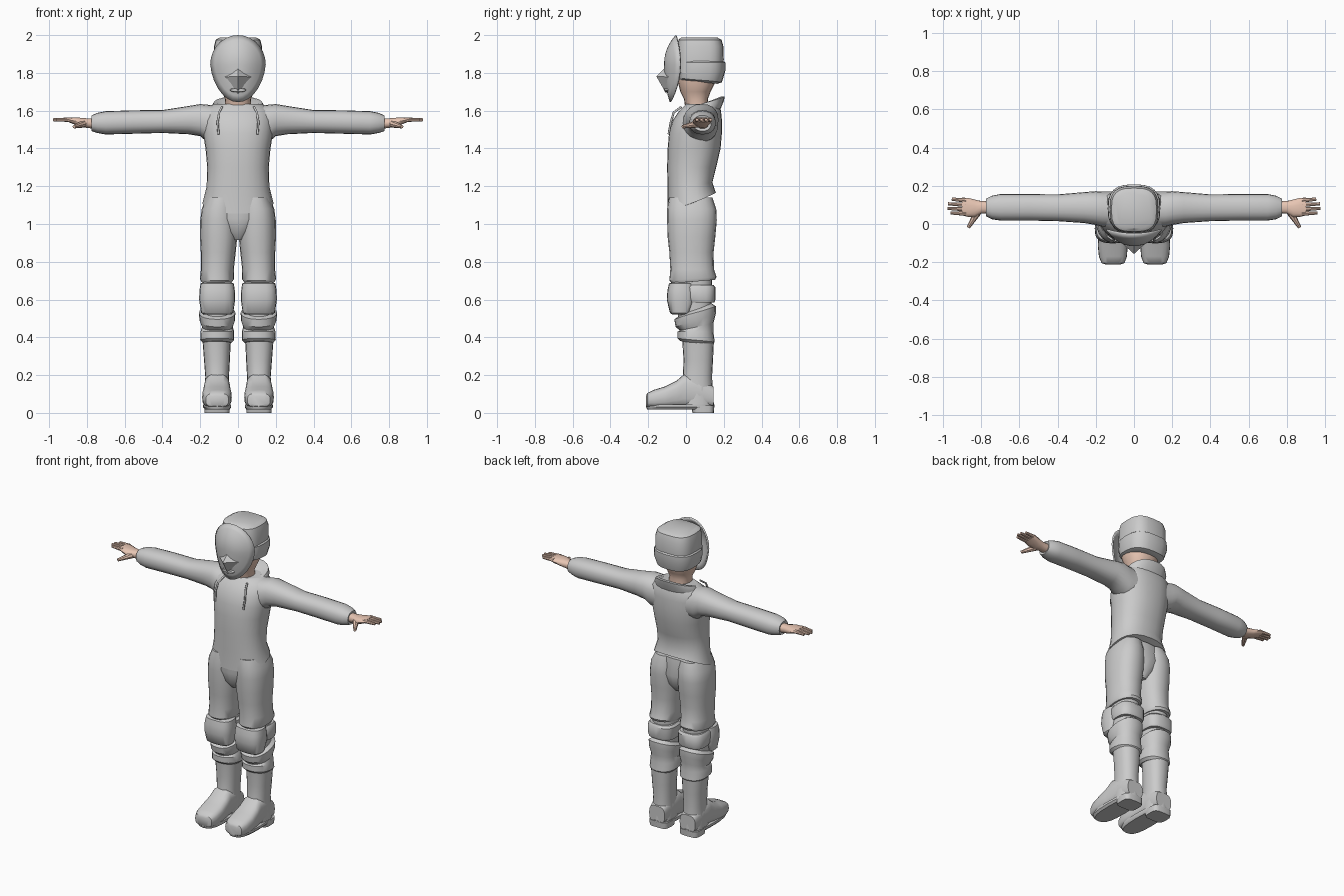
import bpy, bmesh, math
from mathutils import Vector


def material(name, rgb):
    m = bpy.data.materials.new(name)
    m.diffuse_color = (*rgb, 1)
    return m


GREY = material("cloth grey", (0.6, 0.6, 0.6))
SKIN = material("skin", (0.8, 0.56, 0.45))


def finish(name, bm, mat, mirror=False, angle=40):
    bmesh.ops.recalc_face_normals(bm, faces=bm.faces)
    me = bpy.data.meshes.new(name)
    bm.to_mesh(me)
    bm.free()
    me.materials.append(mat)
    ob = bpy.data.objects.new(name, me)
    bpy.context.collection.objects.link(ob)
    bpy.ops.object.select_all(action='DESELECT')
    ob.select_set(True)
    bpy.context.view_layer.objects.active = ob
    bpy.ops.object.shade_smooth_by_angle(angle=math.radians(angle))
    if mirror:
        ob.modifiers.new("mirror", 'MIRROR')
    return ob


def loft(name, rings, mat=GREY, axis='z', p=2.3, n=20, mirror=False, angle=40):
    """Skin superellipse rings: (position, low a, high a, low b, high b, tilt)."""
    bm = bmesh.new()
    loops = []
    for t, a0, a1, b0, b1, *tilt in rings:
        loop = []
        for i in range(n):
            w = 2 * math.pi * i / n
            c, s = math.cos(w), math.sin(w)
            a = (a0 + a1) / 2 + (a1 - a0) / 2 * math.copysign(abs(c) ** (2 / p), c)
            b = (b0 + b1) / 2 + (b1 - b0) / 2 * math.copysign(abs(s) ** (2 / p), s)
            h = t + (tilt[0] * s if tilt else 0)
            co = {'z': (a, b, h), 'x': (h, a, b), 'y': (a, h, b)}[axis]
            loop.append(bm.verts.new(co))
        loops.append(loop)
    for lo, hi in zip(loops, loops[1:]):
        for i in range(n):
            j = (i + 1) % n
            bm.faces.new((lo[i], lo[j], hi[j], hi[i]))
    bm.faces.new(loops[0])
    bm.faces.new(loops[-1])
    return finish(name, bm, mat, mirror, angle)


# Hooded top: body, pointed front lap, collar
loft("hoodie_body", [
    (1.11, -.188, .188, -.1, .158, .055), (1.2, -.166, .166, -.097, .14, .02),
    (1.3, -.163, .163, -.1, .16), (1.4, -.172, .172, -.097, .183),
    (1.48, -.185, .185, -.09, .19), (1.55, -.185, .185, -.07, .19),
    (1.6, -.175, .175, -.035, .185), (1.635, -.13, .13, .0, .17)], n=28)
loft("pelvis", [
    (.915, -.03, .03, -.05, .1), (.96, -.08, .08, -.085, .135),
    (1.03, -.14, .14, -.1, .15), (1.14, -.16, .16, -.095, .135)])
loft("hood_collar", [
    (1.57, -.15, .15, -.045, .175, .02), (1.615, -.145, .145, -.03, .2, .035),
    (1.64, -.13, .13, -.015, .205, .035), (1.64, -.11, .11, .0, .185, .035),
    (1.6, -.08, .08, .01, .13, .03)], angle=50)

# Sleeves
loft("sleeve", [
    (.1, -.02, .17, 1.43, 1.625), (.165, -.015, .17, 1.435, 1.632),
    (.2, -.005, .172, 1.465, 1.635), (.26, .005, .167, 1.475, 1.625),
    (.4, .015, .155, 1.482, 1.603), (.55, .018, .157, 1.478, 1.602),
    (.7, .018, .157, 1.474, 1.597), (.745, .025, .148, 1.482, 1.588),
    (.775, .04, .133, 1.492, 1.575), (.77, .055, .12, 1.505, 1.56)],
    axis='x', mirror=True)

# Hands
loft("palm", [
    (.75, .055, .12, 1.503, 1.56), (.8, .055, .12, 1.508, 1.56),
    (.835, .035, .128, 1.515, 1.563), (.87, .037, .137, 1.528, 1.565),
    (.9, .045, .138, 1.54, 1.564)], SKIN, 'x', n=14, mirror=True)


def digit(name, start, end, r0, r1):
    start, end = Vector(start), Vector(end)
    d = end - start
    bm = bmesh.new()
    bmesh.ops.create_cone(bm, cap_ends=True, segments=8, radius1=r0, radius2=r1, depth=d.length)
    bm.transform(d.to_track_quat('Z', 'Y').to_matrix().to_4x4())
    bmesh.ops.translate(bm, verts=bm.verts, vec=(start + end) / 2)
    finish(name, bm, SKIN, True)


for i, (y0, y1, tip) in enumerate([(.055, .058, .962), (.078, .082, .978),
                                   (.101, .106, .975), (.124, .13, .955)]):
    digit(f"finger_{i + 1}", (.88, y0, 1.552), (tip, y1, 1.552), .0125, .008)
digit("thumb", (.82, .06, 1.53), (.868, -.018, 1.515), .02, .009)

# Neck and head
loft("neck", [(1.58, -.075, .075, .0, .13), (1.66, -.068, .068, -.01, .115),
              (1.7, -.085, .085, -.03, .13), (1.76, -.11, .11, -.045, .16),
              (1.85, -.11, .11, -.05, .16)], SKIN)

# Padded cap with a thicker lower band
loft("cap_crown", [
    (1.8, -.128, .128, -.05, .195), (1.87, -.128, .128, -.05, .2),
    (1.94, -.127, .127, -.045, .198), (1.975, -.118, .118, -.04, .188),
    (1.988, -.095, .095, -.025, .165)], p=3, n=24)
loft("cap_band", [
    (1.752, -.1, .1, -.04, .165, -.01), (1.762, -.125, .125, -.045, .19, -.012),
    (1.81, -.138, .138, -.045, .208), (1.855, -.136, .136, -.045, .208),
    (1.868, -.122, .122, -.04, .19)], p=2.7, n=24, angle=30)

# Face mask: curved egg-shaped shield
bm = bmesh.new()
N, K = 28, 6
rows = []
for k in range(1, K + 1):
    r, row = k / K, []
    for i in range(N):
        w = 2 * math.pi * i / N
        c, s = math.cos(w), math.sin(w)
        x = .147 * r * c * (1 - .1 * max(0, -s))
        z = 1.845 + r * s * (.155 if s > 0 else .2)
        y = -.116 + r ** 2.2 * (.083 * c * c + (.06 if s > 0 else .03) * s * s)
        row.append(bm.verts.new((x, y, z)))
    rows.append(row)
hub = bm.verts.new((0, -.116, 1.845))
for i in range(N):
    j = (i + 1) % N
    bm.faces.new((hub, rows[0][i], rows[0][j]))
    for lo, hi in zip(rows, rows[1:]):
        bm.faces.new((lo[i], hi[i], hi[j], lo[j]))
mask = finish("face_mask", bm, GREY)
solid = mask.modifiers.new("thickness", 'SOLIDIFY')
solid.thickness = .01
solid.offset = -1

# Beak-like breathing guard on the mask
bm = bmesh.new()
top, left, right, tip, low = [bm.verts.new(v) for v in (
    (0, -.112, 1.825), (-.08, -.085, 1.778), (.08, -.085, 1.778),
    (0, -.157, 1.782), (0, -.105, 1.69))]
for f in ((top, left, tip), (top, tip, right), (tip, left, low),
          (tip, low, right), (top, right, low, left)):
    bm.faces.new(f)
finish("mask_beak", bm, GREY, angle=10)
loft("mask_mouth_ridge", [(-.113, -.04, .04, 1.7, 1.718), (-.09, -.045, .045, 1.696, 1.722)],
     axis='y', n=10)

# Trouser legs and buttocks
loft("trouser_leg", [
    (.695, .03, .195, -.075, .155, .01), (.71, .02, .202, -.088, .162, .01),
    (.76, .022, .196, -.083, .148), (.85, .012, .197, -.088, .146),
    (.93, .004, .201, -.097, .155), (1.02, .002, .2, -.1, .163),
    (1.08, .004, .192, -.1, .16), (1.14, .01, .165, -.09, .14)], mirror=True)

# Inner leg, knee pad and its strap
loft("lower_leg", [(.4, .04, .18, -.03, .135), (.6, .035, .185, -.05, .135),
                   (.74, .035, .185, -.06, .14)], mirror=True)
loft("knee_pad", [
    (.522, .035, .185, -.075, .02), (.53, .025, .195, -.085, .03),
    (.6, .015, .206, -.102, .055), (.65, .017, .204, -.098, .05),
    (.685, .022, .198, -.09, .045), (.692, .04, .18, -.07, .03)], p=2.8, mirror=True)
loft("knee_strap", [(.585, .025, .195, .0, .15), (.6, .018, .2, -.02, .156),
                    (.665, .018, .2, -.02, .156), (.678, .03, .19, .0, .145)],
     p=2.8, mirror=True)

# Baggy folded gaiters
loft("gaiter", [
    (.37, .035, .185, -.03, .14, -.01), (.385, .02, .2, -.045, .152, -.01),
    (.43, .02, .198, -.045, .145), (.455, .028, .19, -.03, .145, .02),
    (.49, .016, .204, -.055, .158, .035), (.53, .014, .207, -.062, .158, .035),
    (.545, .035, .185, -.04, .135, .035)], mirror=True, angle=30)

# Boots: shaft, foot, sole and heel
loft("boot_shaft", [
    (.04, .045, .178, -.03, .148), (.12, .045, .178, -.03, .142),
    (.19, .048, .173, -.017, .138), (.28, .043, .18, -.013, .143),
    (.385, .038, .188, -.02, .148)], mirror=True)
loft("boot_foot", [
    (-.212, .07, .15, .035, .09), (-.205, .05, .17, .03, .105),
    (-.17, .037, .184, .026, .122), (-.11, .033, .19, .026, .14),
    (-.05, .038, .185, .026, .17), (-.01, .042, .18, .026, .205),
    (.07, .045, .178, .03, .19), (.145, .055, .168, .03, .14)],
    axis='y', p=3, mirror=True)
loft("boot_sole", [
    (.018, .045, .175, -.205, .145), (.03, .036, .186, -.212, .15),
    (.045, .036, .186, -.212, .15)], p=2.8, mirror=True)
loft("boot_heel", [(0, .045, .177, .035, .147), (.04, .042, .18, .025, .15)],
     p=4, mirror=True)

# Hood drawstrings
cu = bpy.data.curves.new("drawstring", 'CURVE')
cu.dimensions = '3D'
cu.bevel_depth = .006
cu.bevel_resolution = 1
cu.use_fill_caps = True
for s in (-1, 1):
    pts = [(.085, -.025, 1.62), (.1, -.065, 1.59), (.108, -.08, 1.54), (.103, -.092, 1.475)]
    sp = cu.splines.new('POLY')
    sp.points.add(len(pts) - 1)
    for q, (x, y, z) in zip(sp.points, pts):
        q.co = (s * x, y, z, 1)
cu.materials.append(GREY)
bpy.context.collection.objects.link(bpy.data.objects.new("drawstrings", cu))
